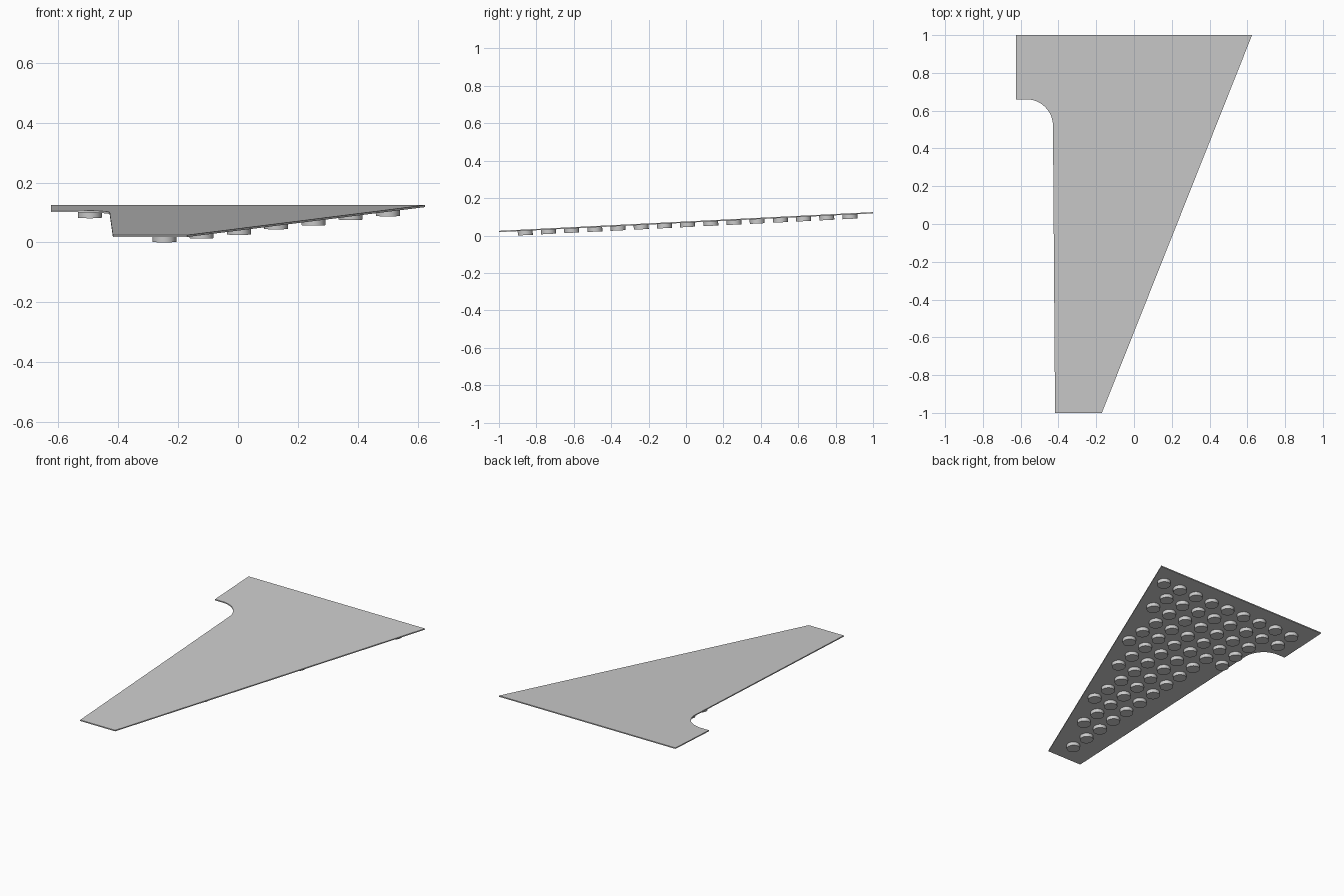
import bpy, bmesh, math
from mathutils import Matrix, Vector

cube = bpy.data.objects.get("Cube")
if cube:
    bpy.data.objects.remove(cube, do_unlink=True)

SLOPE = 0.05                 # rise per unit of y
THICK = 0.007                # panel thickness
BASE = 0.018                 # underside height at the front edge
RADIUS, DEPTH = 0.04, 0.023  # pads

grey = bpy.data.materials.new("light grey")
grey.use_nodes = True
colour = (0.6, 0.6, 0.6, 1)
grey.diffuse_color = colour
grey.node_tree.nodes["Principled BSDF"].inputs["Base Color"].default_value = colour


def underside(y):
    return BASE + SLOPE * (y + 1)


def make_object(name, bm):
    mesh = bpy.data.meshes.new(name)
    bmesh.ops.recalc_face_normals(bm, faces=bm.faces)
    bm.to_mesh(mesh)
    bm.free()
    obj = bpy.data.objects.new(name, mesh)
    mesh.materials.append(grey)
    bpy.context.collection.objects.link(obj)
    return obj


# Sloping panel: tapered outline with a rounded notch at the back right
outline = [(-0.418, -1), (-0.17, -1), (0.625, 1), (-0.625, 1), (-0.625, 0.66)]
for i in range(13):
    a = math.pi / 2 * (1 - i / 12)
    outline.append((-0.569 + 0.14 * math.cos(a), 0.52 + 0.14 * math.sin(a)))
bm = bmesh.new()
face = bm.faces.new([bm.verts.new((x, y, underside(y))) for x, y in outline])
top = bmesh.ops.extrude_face_region(bm, geom=[face])
bmesh.ops.translate(bm, vec=(0, 0, THICK),
                    verts=[v for v in top["geom"] if isinstance(v, bmesh.types.BMVert)])
make_object("sloping_panel", bm)

# Round pads under the panel: each column starts at its own row and runs to the back
FIRST_ROWS = [13, 10, 0, 2, 4, 7, 9, 12, 14]
tilt = Matrix.Rotation(math.atan(SLOPE), 4, 'X')
bm = bmesh.new()
for col, first in enumerate(FIRST_ROWS):
    for row in range(first, 15):
        x, y = -0.495 + 0.1245 * col, -0.86 + 0.124 * row
        place = Matrix.Translation((x, y, underside(y))) @ tilt
        bmesh.ops.create_cone(bm, cap_ends=True, segments=32, radius1=RADIUS,
                              radius2=RADIUS, depth=DEPTH,
                              matrix=place @ Matrix.Translation((0, 0, -DEPTH / 2)))
pads = make_object("underside_pads", bm)

# Smooth round walls, sharp rims
bpy.ops.object.select_all(action='DESELECT')
pads.select_set(True)
bpy.context.view_layer.objects.active = pads
bpy.ops.object.shade_smooth_by_angle(angle=math.radians(40))
